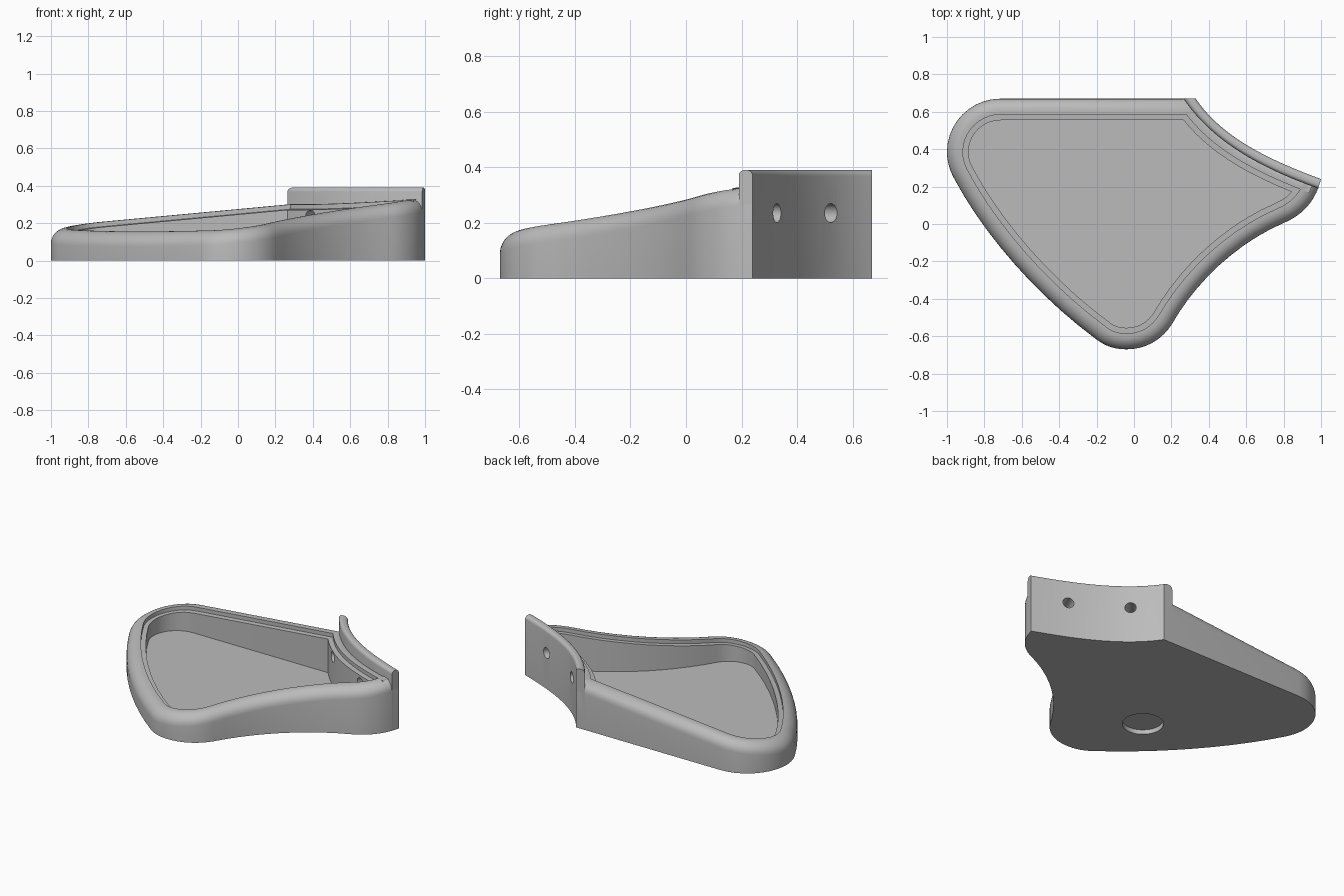
import bpy, bmesh, math
from mathutils import Vector

if "Cube" in bpy.data.objects:
    bpy.data.objects.remove(bpy.data.objects["Cube"])

grey = bpy.data.materials.new("plain grey")
grey.diffuse_color = (0.5, 0.5, 0.5, 1)
grey.use_nodes = True
grey.node_tree.nodes["Principled BSDF"].inputs["Base Color"].default_value = grey.diffuse_color


def bezier(p0, p1, p2, p3, n):
    p = [Vector(q) for q in (p0, p1, p2, p3)]
    return [p[0] * (1 - t) ** 3 + p[1] * 3 * t * (1 - t) ** 2 + p[2] * 3 * t * t * (1 - t) + p[3] * t ** 3
            for t in (i / n for i in range(n + 1))]


def rim_height(p):
    return 0.223 + 0.093 * p.x + 0.087 * p.y


def inset(loop, d):
    # mitred parallel offset of a clockwise loop
    out = []
    for i, p in enumerate(loop):
        a = (p - loop[i - 1]).normalized()
        b = (loop[(i + 1) % len(loop)] - p).normalized()
        na, nb = Vector((a.y, -a.x)), Vector((b.y, -b.x))
        out.append(p + (na + nb) * (d / (1 + na.dot(nb))))
    return out


def loft(name, rings, closed):
    # bridge rings of points and cap both ends
    bm = bmesh.new()
    rows = [[bm.verts.new(p) for p in r] for r in rings]
    n = len(rows[0])
    for a, b in zip(rows, rows[1:]):
        for i in range(n):
            j = (i + 1) % n
            bm.faces.new((a[i], a[j], b[j], b[i]))
    bm.faces.new(rows[0])
    bm.faces.new(rows[-1])
    bmesh.ops.recalc_face_normals(bm, faces=bm.faces)
    me = bpy.data.meshes.new(name)
    bm.to_mesh(me)
    bm.free()
    me.materials.append(grey)
    ob = bpy.data.objects.new(name, me)
    bpy.context.collection.objects.link(ob)
    return ob


# curved mounting side: outer and inner arcs
N = 24
outer = bezier((0.33, 0.67), (0.48, 0.447), (0.76, 0.33), (1.0, 0.24), N)
inner = bezier((0.265, 0.67), (0.43, 0.42), (0.73, 0.28), (0.985, 0.19), N)
seat = [a.lerp(b, 0.1) for a, b in zip(outer, inner)]

# tray outline, clockwise from the right tip
corners = [
    (seat[-1], (0.97, 0.12), (0.9, 0.05), (0.81, 0.01)),
    ((0.81, 0.01), (0.55, -0.10), (0.33, -0.31), (0.2, -0.54)),
    ((0.2, -0.54), (0.14, -0.63), (0.05, -0.67), (-0.04, -0.67)),
    ((-0.04, -0.67), (-0.11, -0.67), (-0.16, -0.65), (-0.21, -0.61)),
    ((-0.21, -0.61), (-0.52, -0.38), (-0.8, -0.06), (-0.96, 0.24)),
    ((-0.96, 0.24), (-0.985, 0.285), (-1, 0.335), (-1, 0.385)),
    ((-1, 0.385), (-1, 0.542), (-0.872, 0.67), (-0.715, 0.67)),
]
outline = []
for c in corners:
    outline += bezier(*c, 10)[:-1]
outline.append(Vector((-0.715, 0.67)))
outline += seat[:-1]

# tray: wall, rounded rim, inner ledge, floor
FLOOR, R = 0.05, 0.07
levels = [(0, None)]
for k in range(8):
    a = math.radians(90 * k / 7)
    levels.append((R * (1 - math.cos(a)), R * (1 - math.sin(a))))
levels += [(0.085, 0.0), (0.085, 0.025), (0.115, 0.025), (0.115, None)]
rings = []
for k, (d, drop) in enumerate(levels):
    ring = []
    for p in inset(outline, d):
        z = rim_height(p) - drop if drop is not None else (0 if k == 0 else FLOOR)
        ring.append((p.x, p.y, z))
    rings.append(ring)
tray = loft("tray", rings, True)

# mounting flange with rounded top edges
H, r = 0.39, 0.022
section = [(0, 0), (0, H - r)]
for base, start in ((r, 180), (0.055 - r, 90)):
    for k in range(6):
        a = math.radians(start - 18 * k)
        section.append((base + r * math.cos(a), H - r + r * math.sin(a)))
section = section[:1] + section[2:] + [(0.055, 0)]
flange_rings = []
for a, b in zip(outer, inner):
    flange_rings.append([(*a.lerp(b, s / 0.055), z) for s, z in section])
flange = loft("mounting_flange", flange_rings, False)


def cutter(loc, radius, depth, axis):
    bpy.ops.mesh.primitive_cylinder_add(vertices=32, radius=radius, depth=depth, location=loc)
    ob = bpy.context.object
    ob.name = "hole_cutter"
    ob.rotation_euler = axis.to_track_quat('Z', 'Y').to_euler()
    ob.hide_render = True
    return ob


def cut(target, tool):
    bpy.context.view_layer.objects.active = target
    m = target.modifiers.new("hole", 'BOOLEAN')
    m.operation, m.solver, m.object = 'DIFFERENCE', 'EXACT', tool
    bpy.ops.object.modifier_apply(modifier=m.name)


# two screw holes through the flange and wall
for y in (0.33, 0.52):
    i = min(range(1, N), key=lambda k: abs(outer[k].y - y))
    t = (outer[i + 1] - outer[i - 1]).normalized()
    tool = cutter((outer[i].x, outer[i].y, 0.235), 0.034, 0.4, Vector((-t.y, t.x, 0)))
    cut(flange, tool)
    cut(tray, tool)
    bpy.data.objects.remove(tool)

# shallow round recess in the underside
tool = cutter((-0.22, -0.18, 0), 0.123, 0.06, Vector((0, 0, 1)))
cut(tray, tool)
bpy.data.objects.remove(tool)

# smooth shading with crisp edges
for ob in (tray, flange):
    bpy.ops.object.select_all(action='DESELECT')
    ob.select_set(True)
    bpy.context.view_layer.objects.active = ob
    bpy.ops.object.shade_smooth_by_angle(angle=math.radians(32))
